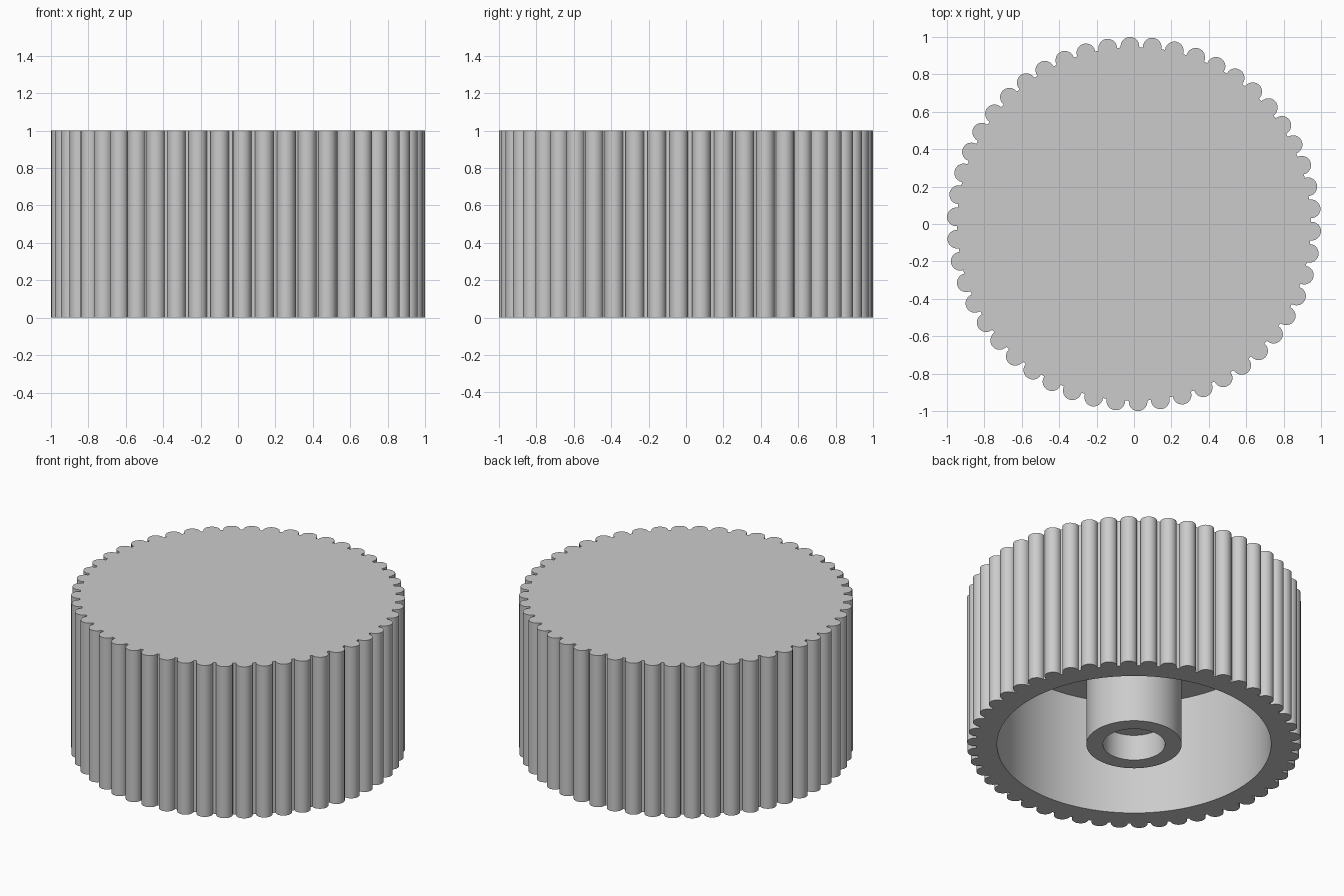
import bpy
import bmesh
import math

cube = bpy.data.objects.get("Cube")
if cube:
    bpy.data.objects.remove(cube, do_unlink=True)

HEIGHT = 1.0
RIBS, RIB_CENTRE, RIB_RADIUS, VALLEY = 50, 0.95, 0.05, 0.945
PHASE = math.radians(91.3)
SEGMENTS = 96

grey = bpy.data.materials.new("plain grey")
grey.use_nodes = True
colour = (0.6, 0.6, 0.6, 1)
grey.diffuse_color = colour
grey.node_tree.nodes["Principled BSDF"].inputs["Base Color"].default_value = colour


def ribbed_outline():
    """Round ribs standing on a slightly smaller base circle."""
    spread = math.acos((VALLEY**2 - RIB_CENTRE**2 - RIB_RADIUS**2)
                       / (2 * RIB_CENTRE * RIB_RADIUS))
    steps = 12
    points = []
    for i in range(RIBS):
        turn = PHASE + i * math.tau / RIBS
        for k in range(steps + 1):
            a = turn + spread * (2 * k / steps - 1)
            points.append((RIB_CENTRE * math.cos(turn) + RIB_RADIUS * math.cos(a),
                           RIB_CENTRE * math.sin(turn) + RIB_RADIUS * math.sin(a)))
    return points


def circle(radius):
    return [(radius * math.cos(i * math.tau / SEGMENTS),
             radius * math.sin(i * math.tau / SEGMENTS)) for i in range(SEGMENTS)]


bm = bmesh.new()


def ring(points, z):
    return [bm.verts.new((x, y, z)) for x, y in points]


def bridge(a, b):
    n = len(a)
    for i in range(n):
        j = (i + 1) % n
        bm.faces.new((a[i], a[j], b[j], b[i]))


# Ribbed outer wall and flat top
outline = ribbed_outline()
rim = ring(outline, 0)
top = ring(outline, HEIGHT)
bridge(rim, top)
bm.faces.new(top)

# Cavity wall, ceiling, central boss and its blind bore
steps = [(0.82, 0), (0.82, 0.76), (0.285, 0.76), (0.285, 0), (0.186, 0), (0.186, 0.17)]
rings = [ring(circle(r), z) for r, z in steps]
for a, b in zip(rings, rings[1:]):
    bridge(a, b)
bm.faces.new(rings[-1])

# Flat bottom rim between the ribs and the cavity
edges = [bm.edges.get((loop[i - 1], loop[i]))
         for loop in (rim, rings[0]) for i in range(len(loop))]
bmesh.ops.triangle_fill(bm, edges=edges, use_beauty=True, normal=(0, 0, -1))
bmesh.ops.recalc_face_normals(bm, faces=bm.faces)

mesh = bpy.data.meshes.new("ribbed_knob")
bm.to_mesh(mesh)
bm.free()
mesh.materials.append(grey)
knob = bpy.data.objects.new("ribbed_knob", mesh)
bpy.context.collection.objects.link(knob)

# Smooth curved walls, crisp edges
bpy.ops.object.select_all(action="DESELECT")
knob.select_set(True)
bpy.context.view_layer.objects.active = knob
bpy.ops.object.shade_smooth_by_angle(angle=math.radians(30))
